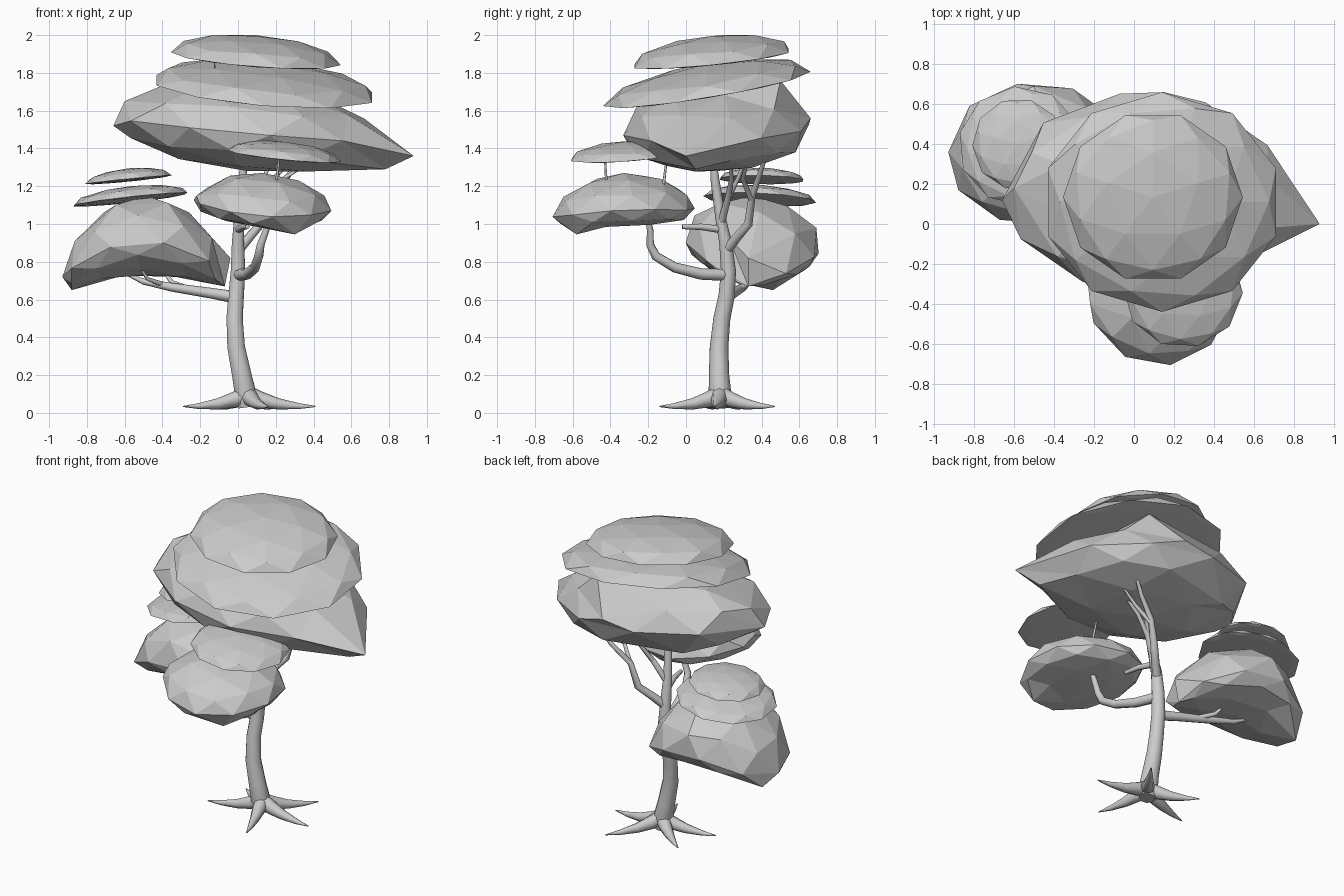
import bpy, bmesh, math
from mathutils import Vector


def foliage(name, c, r, up, low, slope=(0, 0), bend=(0, 0), spin=0, pulls=()):
    """Low-poly leaf clump: squashed icosphere, sheared by slope, drooped by bend."""
    bm = bmesh.new()
    bmesh.ops.create_icosphere(bm, subdivisions=2, radius=1.0)
    a = math.radians(spin)
    for v in bm.verts:
        x = v.co.x * math.cos(a) - v.co.y * math.sin(a)
        y = v.co.x * math.sin(a) + v.co.y * math.cos(a)
        z = v.co.z * (up if v.co.z > 0 else low)
        z += slope[0] * x * r[0] + slope[1] * y * r[1]
        z -= bend[0] * x * x + bend[1] * y * y
        v.co = (c[0] + x * r[0], c[1] + y * r[1], c[2] + z)
    # drag the closest free corner out to each given point
    free = list(bm.verts)
    for p in pulls:
        p = Vector(p)
        v = min(free, key=lambda v: (v.co - p).length)
        v.co = p
        free.remove(v)
    me = bpy.data.meshes.new(name)
    bm.to_mesh(me)
    bm.free()
    bpy.context.collection.objects.link(bpy.data.objects.new(name, me))


def limb(name, *paths, res=2):
    """Tapered tubes; each path is a list of (x, y, z, radius)."""
    cu = bpy.data.curves.new(name, 'CURVE')
    cu.dimensions = '3D'
    cu.bevel_depth = 1.0
    cu.bevel_resolution = res
    cu.use_fill_caps = True
    for pts in paths:
        s = cu.splines.new('POLY')
        s.points.add(len(pts) - 1)
        for p, q in zip(s.points, pts):
            p.co = (q[0], q[1], q[2], 1)
            p.radius = q[3]
        s.use_smooth = True
    ob = bpy.data.objects.new(name, cu)
    bpy.context.collection.objects.link(ob)
    bpy.ops.object.select_all(action='DESELECT')
    ob.select_set(True)
    bpy.context.view_layer.objects.active = ob
    bpy.ops.object.convert(target='MESH')


# Trunk
limb("trunk", [(0.05, 0.18, 0.03, 0.05), (0.04, 0.18, 0.1, 0.06), (0.02, 0.175, 0.2, 0.054),
               (-0.01, 0.175, 0.35, 0.049), (-0.018, 0.19, 0.5, 0.045), (-0.01, 0.215, 0.62, 0.043),
               (0.0, 0.225, 0.75, 0.04), (0.0, 0.21, 0.9, 0.034), (0.005, 0.185, 1.02, 0.028),
               (0.02, 0.155, 1.22, 0.024), (0.04, 0.14, 1.38, 0.015)], res=3)

# Roots spreading from the trunk foot
roots = []
for tx, ty in ((0.26, 0.47), (-0.2, 0.37), (-0.29, 0.1), (0.41, 0.15), (0.16, -0.14)):
    dx, dy = tx - 0.05, ty - 0.18
    roots.append([(0.05 + dx * f, 0.18 + dy * f, z, r) for f, z, r in
                  ((0.0, 0.1, 0.045), (0.2, 0.07, 0.042), (0.45, 0.048, 0.03),
                   (0.75, 0.036, 0.016), (1.0, 0.034, 0.003))])
limb("roots", *roots)

# Lower left branch with twigs
limb("left_branch",
     [(0, 0.21, 0.61, 0.033), (-0.15, 0.25, 0.635, 0.028), (-0.35, 0.3, 0.665, 0.023),
      (-0.5, 0.33, 0.695, 0.016), (-0.58, 0.35, 0.73, 0.008)],
     [(-0.25, 0.27, 0.65, 0.018), (-0.35, 0.34, 0.69, 0.014), (-0.4, 0.38, 0.76, 0.006)],
     [(-0.4, 0.31, 0.68, 0.014), (-0.48, 0.25, 0.71, 0.01), (-0.52, 0.22, 0.77, 0.005)])

# Front branch, sweeping out and then up
limb("front_branch",
     [(0, 0.22, 0.73, 0.032), (0.05, 0.08, 0.735, 0.03), (0.09, -0.06, 0.77, 0.027),
      (0.11, -0.16, 0.83, 0.025), (0.12, -0.19, 0.89, 0.022), (0.15, -0.19, 0.97, 0.018),
      (0.17, -0.22, 1.1, 0.01)],
     [(0.0, 0.19, 0.97, 0.02), (0.03, 0.08, 0.985, 0.017), (0.05, -0.02, 0.985, 0.012)])

# Upper branches fanning into the crown
limb("upper_branches",
     [(0, 0.215, 0.86, 0.028), (0.06, 0.27, 0.93, 0.025), (0.12, 0.33, 1.0, 0.023),
      (0.16, 0.35, 1.15, 0.018), (0.27, 0.39, 1.26, 0.014), (0.38, 0.44, 1.42, 0.006)],
     [(0.16, 0.345, 1.13, 0.015), (0.24, 0.3, 1.24, 0.012), (0.4, 0.33, 1.34, 0.006)],
     [(0.005, 0.185, 1.0, 0.022), (0.08, 0.22, 1.13, 0.018), (0.17, 0.24, 1.23, 0.013),
      (0.3, 0.24, 1.34, 0.006)],
     [(0.08, 0.22, 1.13, 0.014), (0.14, 0.28, 1.25, 0.011), (0.2, 0.33, 1.4, 0.006)])

# Twigs holding the small discs
limb("cap_twigs",
     [(0.2, -0.42, 1.2, 0.008), (0.22, -0.43, 1.36, 0.005)],
     [(0.22, -0.12, 1.2, 0.008), (0.2, -0.1, 1.36, 0.005)],
     [(-0.12, 0.0, 1.8, 0.004), (-0.13, -0.03, 1.91, 0.003)])

# Left clump and its two discs
foliage("left_clump", (-0.49, 0.35, 0.88), (0.45, 0.36), 0.27, 0.15,
        slope=(0, -0.08), bend=(0.17, 0.0), spin=12,
        pulls=[(-0.88, 0.46, 0.65), (-0.93, 0.36, 0.72), (-0.07, 0.33, 0.67),
               (-0.04, 0.33, 0.82), (-0.5, 0.69, 0.98)])
foliage("left_lower_disc", (-0.57, 0.39, 1.13), (0.31, 0.3), 0.07, 0.01, slope=(0.11, -0.05), spin=5)
foliage("left_upper_disc", (-0.58, 0.4, 1.235), (0.23, 0.23), 0.06, 0.01, slope=(0.1, -0.02), spin=20)

# Front clump and its disc
foliage("front_clump", (0.13, -0.33, 1.12), (0.37, 0.38), 0.15, 0.13,
        slope=(-0.07, 0.05), bend=(0.02, 0.06), spin=8,
        pulls=[(0.3, -0.58, 0.945), (-0.22, -0.4, 1.15)])
foliage("front_disc", (0.245, -0.33, 1.36), (0.3, 0.29), 0.075, 0.01, slope=(-0.1, 0.07), spin=15)

# Crown: big clump with a pointed corner, and two stacked caps
foliage("crown_clump", (0.05, 0.16, 1.5), (0.7, 0.5), 0.25, 0.22,
        slope=(-0.09, 0.04), spin=10,
        pulls=[(0.93, 0.0, 1.36), (0.78, 0.05, 1.29), (-0.66, 0.12, 1.52),
               (-0.6, 0.18, 1.65), (-0.36, 0.3, 1.75), (0.3, 0.5, 1.76),
               (0.15, 0.66, 1.56), (0.2, 0.58, 1.38), (-0.3, 0.46, 1.38)])
foliage("crown_lower_cap", (0.14, 0.11, 1.715), (0.6, 0.55), 0.13, 0.015, slope=(-0.08, 0.165), spin=0)
foliage("crown_upper_cap", (0.095, 0.135, 1.875), (0.45, 0.43), 0.12, 0.015, slope=(-0.075, 0.1), spin=18)
